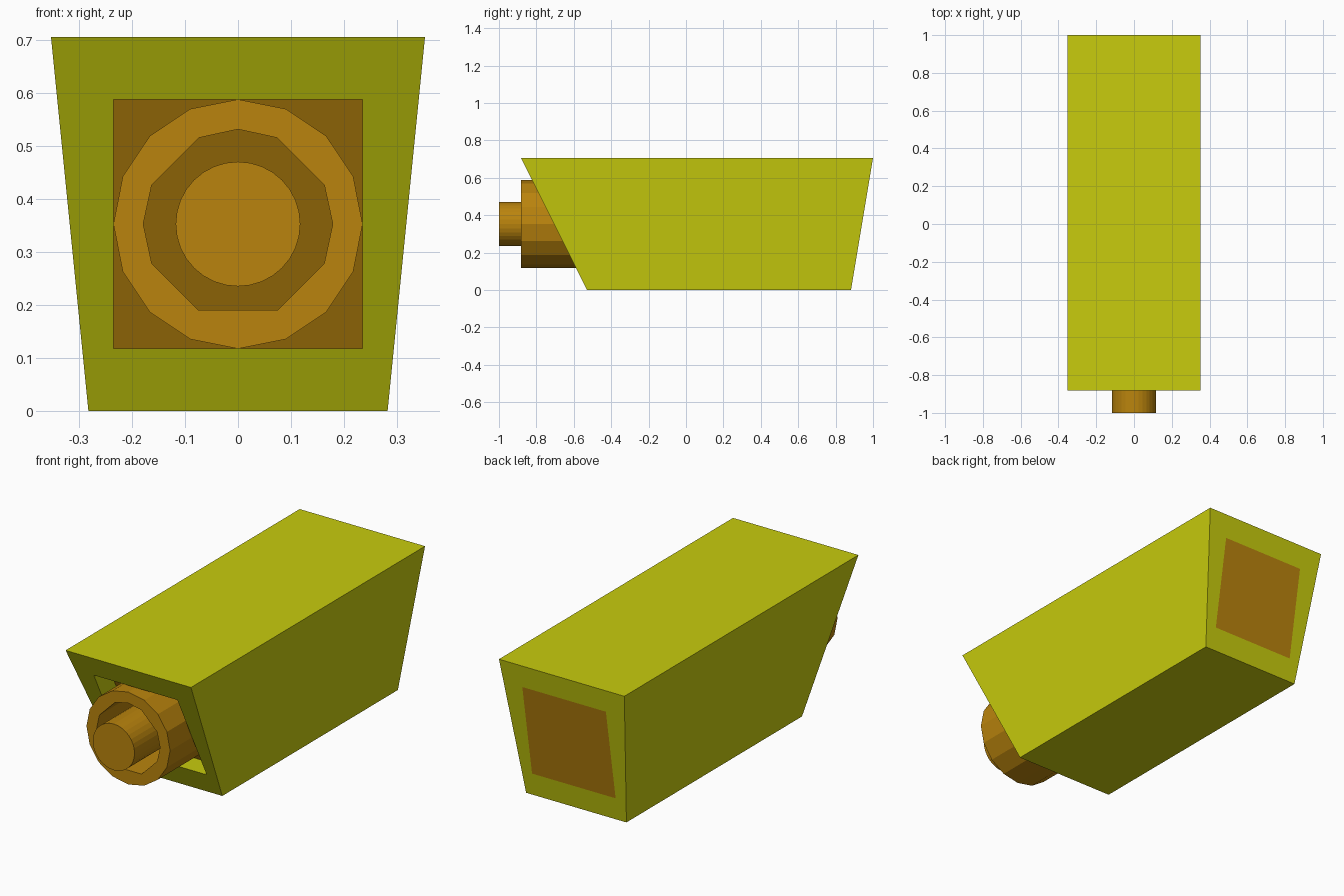
import bpy, bmesh, math

cube = bpy.data.objects.get("Cube")
if cube:
    bpy.data.objects.remove(cube, do_unlink=True)

U = 2 / 17            # design module
H = 6 * U             # body height
MID = H / 2           # barrel axis height


def material(name, color):
    m = bpy.data.materials.new(name)
    m.use_nodes = True
    m.diffuse_color = (*color, 1)
    m.node_tree.nodes["Principled BSDF"].inputs["Base Color"].default_value = (*color, 1)
    return m


yellow = material("olive yellow", (0.578, 0.604, 0.004))
ochre = material("ochre", (0.491, 0.231, 0.004))


def build(name, loops, mats, cap_index=0, close=False):
    """Bridge equal-length loops in order; cap the ends or close into a ring."""
    bm = bmesh.new()
    rows = [[bm.verts.new(p) for p in loop] for loop in loops]
    pairs = list(zip(rows, rows[1:]))
    if close:
        pairs.append((rows[-1], rows[0]))
    for a, b in pairs:
        for i in range(len(a)):
            j = (i + 1) % len(a)
            bm.faces.new((a[i], a[j], b[j], b[i]))
    if not close:
        for row in (rows[0], rows[-1]):
            bm.faces.new(row).material_index = cap_index
    bmesh.ops.recalc_face_normals(bm, faces=bm.faces)
    return finish(name, bm, mats)


def finish(name, bm, mats):
    mesh = bpy.data.meshes.new(name)
    bm.to_mesh(mesh)
    bm.free()
    for m in mats:
        mesh.materials.append(m)
    ob = bpy.data.objects.new(name, mesh)
    bpy.context.collection.objects.link(ob)
    return ob


def front_y(z):
    return -4.5 * U - 3 * U * z / H


def back_y(z):
    return 7.5 * U + U * z / H


def section(half_top, half_bottom, z_bottom, z_top, y_of, shift=0):
    corners = ((-half_bottom, z_bottom), (half_bottom, z_bottom),
               (half_top, z_top), (-half_top, z_top))
    return [(x, y_of(z) + shift, z) for x, z in corners]


# Tapered body: recess floor, recess rim, front edge, back edge, rear panel
outer = (3 * U, 2.4 * U, 0, H)
square = (2 * U, 2 * U, U, 5 * U)
build("body", [section(*square, front_y, U), section(*square, front_y),
               section(*outer, front_y), section(*outer, back_y),
               section(*square, back_y)], [yellow, ochre], cap_index=1)


# Hollow barrel: sixteen-sided outside, chamfered bore
def circle(angles, radius, y):
    return [(radius * math.cos(math.radians(a)), y,
             MID + radius * math.sin(math.radians(a))) for a in angles]


FRONT, REAR = -7.5 * U, -3.5 * U
outside = [i * 22.5 for i in range(16)]
bore = [0, 24.5, 65.5, 90, 114.5, 155.5, 180, 204.5, 245.5, 294.5, 335.5]

bm = bmesh.new()
ends = []
for y in (FRONT, REAR):
    ends.append([[bm.verts.new(p) for p in circle(a, r, y)]
                 for a, r in ((outside, 2 * U), (bore, 1.52 * U))])
for a, b in zip(*ends):
    for i in range(len(a)):
        j = (i + 1) % len(a)
        bm.faces.new((a[i], a[j], b[j], b[i]))
for end in ends:
    rim = [bm.edges.get((loop[i - 1], loop[i])) for loop in end for i in range(len(loop))]
    bmesh.ops.triangle_fill(bm, edges=rim, use_beauty=True)
bmesh.ops.recalc_face_normals(bm, faces=bm.faces)
finish("barrel", bm, [ochre])

# Solid core rod sticking out of the barrel
rod = [i * 360 / 32 for i in range(32)]
build("core_rod", [circle(rod, U, -8.5 * U), circle(rod, U, REAR)], [ochre])
